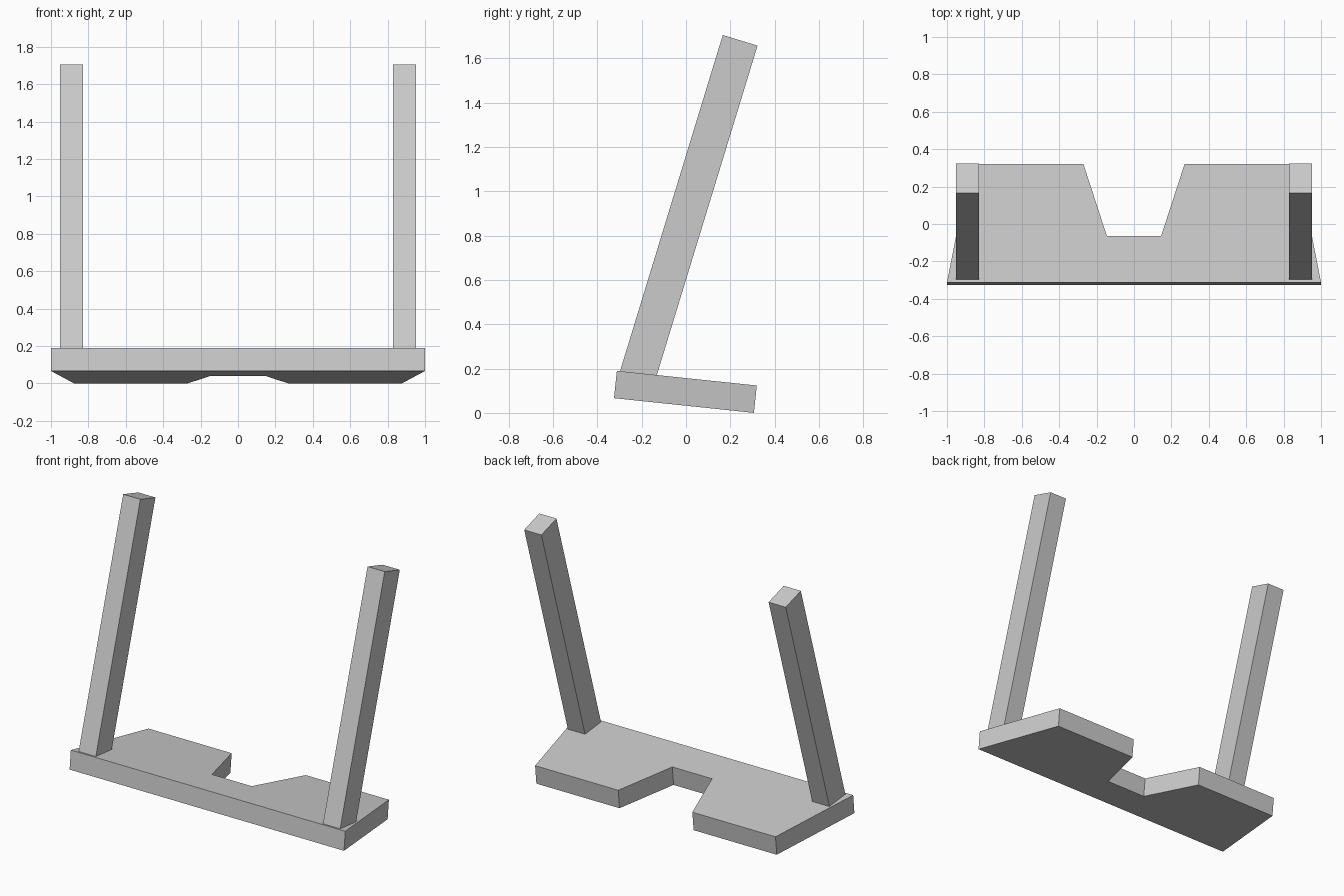
import bpy, bmesh
from math import radians

if "Cube" in bpy.data.objects:
    bpy.data.objects.remove(bpy.data.objects["Cube"])


def prism(name, outline, height, location, tilt):
    """Extrude a local xy outline upward, then place it tilted about x."""
    bm = bmesh.new()
    base = bm.faces.new([bm.verts.new((x, y, 0)) for x, y in outline])
    ext = bmesh.ops.extrude_face_region(bm, geom=[base], use_keep_orig=True)
    top = [v for v in ext["geom"] if isinstance(v, bmesh.types.BMVert)]
    bmesh.ops.translate(bm, verts=top, vec=(0, 0, height))
    bmesh.ops.recalc_face_normals(bm, faces=bm.faces)
    mesh = bpy.data.meshes.new(name)
    bm.to_mesh(mesh)
    bm.free()
    obj = bpy.data.objects.new(name, mesh)
    bpy.context.collection.objects.link(obj)
    obj.location = location
    obj.rotation_euler.x = radians(tilt)
    return obj


# Tilted base slab: tapered sides, trapezoid notch at the back
half = [(1.0, 0), (0.876, 0.635), (0.27, 0.635), (0.145, 0.249)]
outline = half + [(-x, y) for x, y in reversed(half)]
prism("base_slab", outline, 0.124, (0, -0.325, 0.0665), -6)

# Leaning posts, one on each side
for name, side in (("left_post", -1), ("right_post", 1)):
    x0, x1 = side * 0.828, side * 0.953
    prism(name, [(x0, 0), (x1, 0), (x1, 0.164), (x0, 0.164)],
          1.594, (0, -0.300, 0.181), -17)
